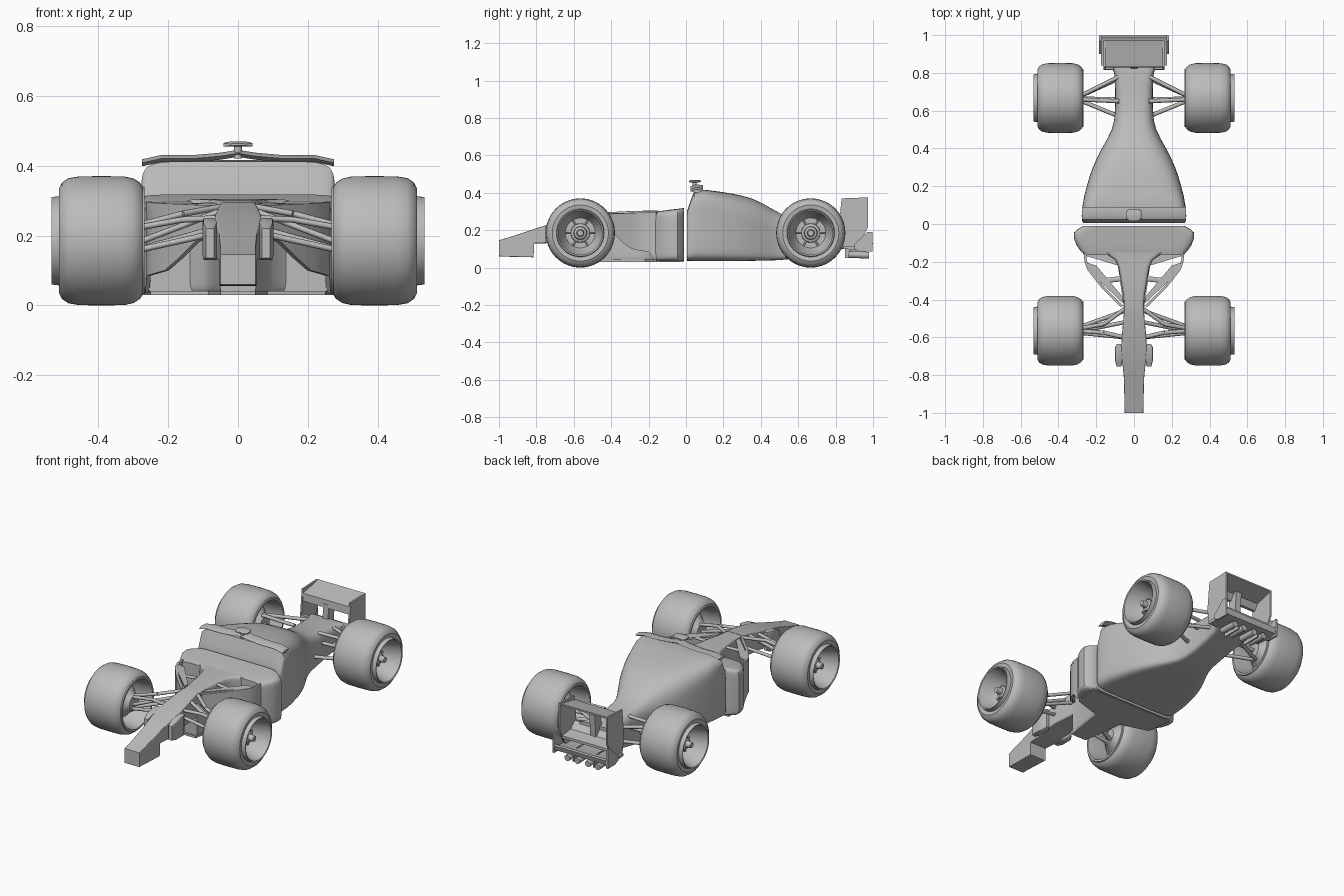
import bpy, bmesh, math
from mathutils import Vector

grey = bpy.data.materials.new("plain_grey")
grey.diffuse_color = (0.5, 0.5, 0.5, 1)


def finish(name, bm, angle=35):
    bmesh.ops.remove_doubles(bm, verts=bm.verts, dist=1e-5)
    bmesh.ops.recalc_face_normals(bm, faces=bm.faces)
    me = bpy.data.meshes.new(name)
    bm.to_mesh(me)
    bm.free()
    ob = bpy.data.objects.new(name, me)
    bpy.context.collection.objects.link(ob)
    me.materials.append(grey)
    bpy.ops.object.select_all(action='DESELECT')
    ob.select_set(True)
    bpy.context.view_layer.objects.active = ob
    bpy.ops.object.shade_smooth_by_angle(angle=math.radians(angle))
    return ob


def skin(bm, rings, caps=True):
    rows = [[bm.verts.new(p) for p in r] for r in rings]
    n = len(rows[0])
    for a, b in zip(rows, rows[1:]):
        for i in range(n):
            j = (i + 1) % n
            bm.faces.new((a[i], a[j], b[j], b[i]))
    if caps:
        bm.faces.new(rows[0])
        bm.faces.new(rows[-1])


def loft(name, stations, n=40, cx=0, angle=35):
    """Stations along y: (y, half width, bottom z, top z, squareness)."""
    bm = bmesh.new()
    rings = []
    for y, w, zb, zt, k in stations:
        ring = []
        for i in range(n):
            t = 2 * math.pi * (i + 0.5) / n
            c, s = math.cos(t), math.sin(t)
            e = 2 / (k if s > 0 else max(k, 9))
            ring.append((cx + w * math.copysign(abs(c) ** e, c), y,
                         (zb + zt) / 2 + (zt - zb) / 2 * math.copysign(abs(s) ** e, s)))
        rings.append(ring)
    skin(bm, rings)
    return finish(name, bm, angle)


def plate(name, pts, x0, x1):
    """Outline in (y, z) extruded across x."""
    bm = bmesh.new()
    skin(bm, [[(x, y, z) for y, z in pts] for x in (x0, x1)])
    return finish(name, bm)


def slab(name, pts, z0, z1):
    """Half outline in (x, y), mirrored and extruded in z."""
    full = pts + [(-x, y) for x, y in reversed(pts)]
    bm = bmesh.new()
    skin(bm, [[(x, y, z) for x, y in full] for z in (z0, z1)])
    return finish(name, bm)


def rod(name, a, b, rx, rz, n=10):
    a, b = Vector(a), Vector(b)
    q = (b - a).to_track_quat('Z', 'Y')
    bm = bmesh.new()
    skin(bm, [[p + q @ Vector((rx * math.cos(2 * math.pi * i / n), rz * math.sin(2 * math.pi * i / n), 0))
               for i in range(n)] for p in (a, b)])
    return finish(name, bm, 50)


def lathe(name, prof, side, y, z, n=56):
    """Profile of (x, radius) spun about the axle."""
    bm = bmesh.new()
    skin(bm, [[(side * x, y + r * math.cos(2 * math.pi * i / n), z + r * math.sin(2 * math.pi * i / n))
               for i in range(n)] for x, r in prof], False)
    return finish(name, bm)


# Engine cover
loft("engine_cover", [
    (.005, .268, .035, .30, 9), (.02, .276, .035, .345, 9), (.045, .277, .035, .412, 9),
    (.10, .272, .035, .416, 7), (.15, .263, .035, .41, 5.5), (.20, .25, .035, .403, 4.6),
    (.25, .236, .035, .395, 4), (.30, .218, .035, .384, 3.6), (.35, .196, .036, .37, 3.3),
    (.40, .17, .037, .348, 3.1), (.45, .142, .038, .32, 3), (.50, .118, .04, .292, 3),
    (.55, .105, .045, .27, 3.2), (.62, .10, .055, .255, 3.5), (.72, .10, .075, .245, 4),
    (.80, .105, .09, .24, 5), (.84, .12, .10, .235, 6)], 48)
# Roof blade along the intake edge
for s in (-1, 1):
    bm = bmesh.new()
    skin(bm, [[(s * x, .025, z - .01), (s * x, .05, z), (s * x, .09, z - .004), (s * x, .06, z - .02)]
              for x, z in ((0, .445), (.05, .437), (.13, .43), (.22, .43), (.275, .418))])
    finish("roof_blade", bm)
# Camera pod
rod("camera_stalk", (0, .045, .42), (0, .045, .46), .012, .012)
loft("camera_pod", [(.015, .02, .457, .464, 3), (.03, .042, .454, .469, 3),
                    (.06, .042, .454, .469, 3), (.08, .03, .458, .466, 3)], 16)

# Cockpit body
loft("cockpit_body", [
    (-.165, .262, .033, .296, 14), (-.14, .285, .033, .302, 12), (-.11, .305, .033, .306, 12),
    (-.075, .318, .033, .311, 12), (-.045, .318, .033, .314, 12), (-.025, .295, .033, .317, 12),
    (-.01, .268, .033, .318, 12)], 48)
loft("tub", [(-.46, .052, .034, .293, 12), (-.38, .056, .034, .298, 12), (-.30, .07, .034, .302, 12),
             (-.23, .082, .034, .304, 12), (-.19, .10, .034, .304, 12), (-.15, .16, .034, .304, 12)], 32)
# Nose with hanging front block
loft("nose", [(-1, .05, .06, .146, 30), (-.92, .051, .057, .17, 30), (-.815, .054, .055, .205, 30),
              (-.812, .054, .13, .206, 30), (-.75, .06, .13, .226, 25), (-.66, .068, .14, .252, 20),
              (-.6, .065, .15, .266, 16), (-.5, .056, .15, .288, 14), (-.45, .052, .15, .295, 12)], 32)
slab("splitter", [(.05, -.47), (.06, -.40), (.085, -.22), (.25, -.17), (.27, -.02)], .03, .042)

for s in (-1, 1):
    # Nose side pods
    loft("nose_pod", [(-.755, .012, .135, .22, 12), (-.72, .021, .13, .236, 12),
                      (-.655, .021, .13, .25, 12), (-.635, .01, .14, .25, 12)], 20, s * .08)
    # Turning vanes beside the cockpit
    bm = bmesh.new()
    skin(bm, [[(s * x, y, zb), (s * x, y, zt), (s * (x - .012), y + .008, zt), (s * (x - .012), y + .008, zb)]
              for x, y, zb, zt in ((.265, -.16, .035, .298), (.262, -.20, .085, .297), (.245, -.245, .09, .294),
                                   (.21, -.29, .10, .292), (.17, -.34, .135, .29), (.125, -.385, .18, .288),
                                   (.07, -.44, .21, .286))])
    finish("turning_vane", bm)
    # Top strip and brace joining the vanes to the tub
    bm = bmesh.new()
    skin(bm, [[(s * x, y, z) for x, y in ((.262, -.20), (.25, -.235), (.06, -.42), (.06, -.385), (.20, -.22))]
              for z in (.282, .292)])
    finish("vane_top", bm)
    rod("vane_brace", (s * .07, -.29, .29), (s * .16, -.30, .285), .014, .006)

    # Front suspension
    for a, b in (((.05, -.45, .282), (.16, -.53, .262)), ((.16, -.53, .262), (.30, -.555, .225)),
                 ((.05, -.60, .25), (.16, -.575, .245)), ((.16, -.575, .245), (.30, -.565, .22)),
                 ((.05, -.46, .225), (.30, -.55, .155)), ((.05, -.60, .21), (.30, -.575, .155)),
                 ((.05, -.52, .27), (.30, -.57, .175))):
        rod("front_arm", (s * a[0], *a[1:]), (s * b[0], *b[1:]), .011, .009)
    # Rear suspension
    for a, b in (((.08, .78, .225), (.30, .67, .24)), ((.08, .65, .24), (.30, .66, .24)),
                 ((.08, .77, .14), (.30, .67, .13)), ((.08, .57, .13), (.30, .66, .13)),
                 ((.08, .66, .18), (.32, .665, .185))):
        rod("rear_arm", (s * a[0], *a[1:]), (s * b[0], *b[1:]), .011, .01)

    # Wheels
    for label, wy in (("front", -.565), ("rear", .667)):
        lathe(label + "_tyre", [
            (.425, 0), (.425, .08), (.45, .095), (.53, .118), (.533, .125), (.508, .128), (.512, .15),
            (.503, .167), (.485, .179), (.455, .184), (.39, .185), (.325, .184), (.298, .178), (.28, .166),
            (.273, .155), (.267, .153), (.267, .142), (.30, .135), (.39, .13), (.40, .12), (.40, 0)],
            s, wy, .185)
        lathe(label + "_hub", [(.42, .052), (.445, .05), (.45, .036), (.47, .033), (.475, .02),
                               (.505, .016), (.505, 0)], s, wy, .185, 24)
        lathe(label + "_brake_drum", [(.405, .10), (.35, .095), (.315, .06), (.29, .045), (.29, 0)],
              s, wy, .185, 32)
        for i in range(6):
            t = math.pi * i / 3
            c, d = math.cos(t), math.sin(t)
            rod(label + "_spoke", (s * .43, wy + .03 * c, .185 + .03 * d),
                (s * .432, wy + .078 * c, .185 + .078 * d), .007, .007, 6)

    # Rear wing end plates and side fins
    plate("wing_end_plate", [(.815, .20), (.832, .37), (.972, .375), (.972, .215), (.93, .13),
                             (.90, .10), (.83, .11)], s * .152, s * .162)
    plate("tray_fin", [(.90, .10), (.90, .125), (.97, .19), (.998, .19), (.998, .085), (.93, .085)],
          s * .172, s * .184)
    # Tail pipes under the tray
    for x in (.035, .10):
        rod("tail_pipe", (s * x, .87, .07), (s * x, .978, .066), .018, .018, 16)
    plate("tray_bracket", [(.85, .05), (.85, .12), (.93, .12), (.97, .06), (.97, .05)], s * .065, s * .071)

# Rear wing planes, mount and tray
plate("wing_plane", [(.828, .30), (.832, .345), (.86, .352), (.92, .362), (.972, .375), (.972, .366),
                     (.92, .35), (.865, .335), (.845, .30)], -.155, .155)
plate("wing_lower_beam", [(.815, .15), (.817, .22), (.832, .222), (.87, .185), (.95, .175), (.95, .16),
                          (.86, .14)], -.155, .155)
plate("wing_mount", [(.822, .20), (.828, .32), (.89, .345), (.875, .18)], -.018, .018)
plate("rear_tray", [(.84, .10), (.84, .115), (.95, .115), (.99, .135), (1.0, .13), (.99, .10), (.95, .092)],
      -.175, .175)
